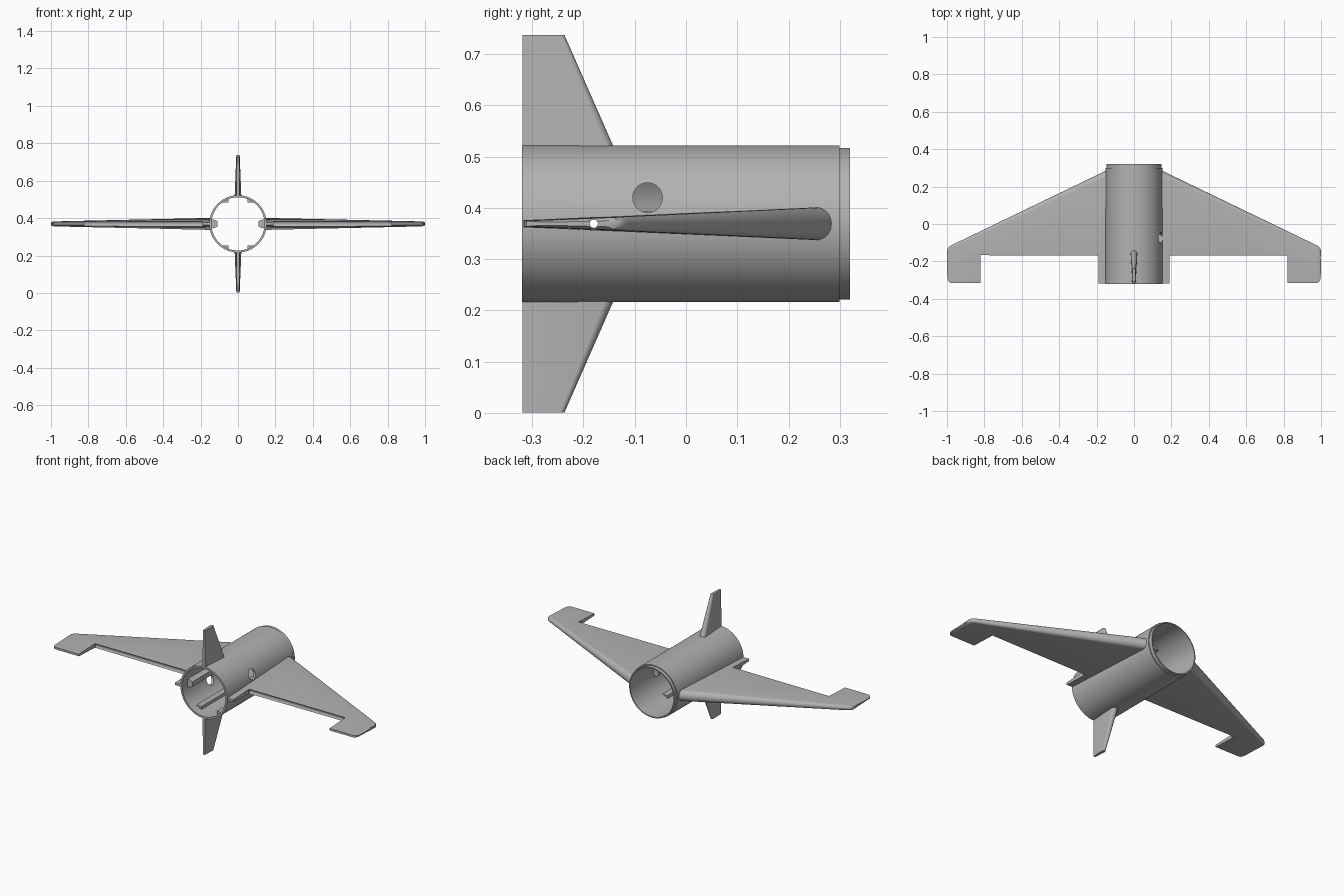
import bpy, bmesh
from math import cos, sin, pi, radians
from mathutils import Matrix, Vector

cube = bpy.data.objects.get("Cube")
if cube:
    bpy.data.objects.remove(cube, do_unlink=True)

CZ = 0.369      # height of the tube axis
R = 0.153       # tube radius

grey = bpy.data.materials.new("plain_grey")
grey.use_nodes = True
grey.diffuse_color = (0.45, 0.45, 0.45, 1)
grey.node_tree.nodes["Principled BSDF"].inputs["Base Color"].default_value = (0.45, 0.45, 0.45, 1)


def finish(name, bm):
    """Turn a bmesh into an object standing at the tube axis height."""
    bmesh.ops.recalc_face_normals(bm, faces=bm.faces[:])
    mesh = bpy.data.meshes.new(name)
    bm.to_mesh(mesh)
    bm.free()
    mesh.materials.append(grey)
    ob = bpy.data.objects.new(name, mesh)
    ob.location.z = CZ
    bpy.context.collection.objects.link(ob)
    return ob


def loft(name, rings):
    """Join equal-sized rings of points and cap both ends."""
    bm = bmesh.new()
    loops = [[bm.verts.new(p) for p in ring] for ring in rings]
    n = len(loops[0])
    for a, b in zip(loops, loops[1:]):
        for i in range(n):
            j = (i + 1) % n
            bm.faces.new((a[i], a[j], b[j], b[i]))
    bm.faces.new(loops[0])
    bm.faces.new(loops[-1])
    return finish(name, bm)


def foil(lead, trail, nose, tail, steps=14):
    """Round-nosed section tapering straight to a blunt tail: (y, offset)."""
    arc = [(lead - nose + nose * cos(a), nose * sin(a))
           for a in (pi * (i / steps - 0.5) for i in range(steps + 1))]
    return arc + [(trail, tail), (trail, -tail)]


def cylinder(name, radius, x0, x1, y, z, sides=32):
    """Cutter lying along x."""
    bm = bmesh.new()
    bmesh.ops.create_cone(bm, cap_ends=True, segments=sides, radius1=radius,
                          radius2=radius, depth=x1 - x0,
                          matrix=Matrix.Translation(((x0 + x1) / 2, y, z)) @ Matrix.Rotation(pi / 2, 4, 'Y'))
    return finish(name, bm)


def box(name, lo, hi):
    lo, hi = Vector(lo), Vector(hi)
    bm = bmesh.new()
    bmesh.ops.create_cube(bm, size=1, matrix=Matrix.Translation((lo + hi) / 2) @ Matrix.Diagonal((*(hi - lo), 1)))
    return finish(name, bm)


def cut(ob, *cutters):
    bpy.context.view_layer.objects.active = ob
    for c in cutters:
        mod = ob.modifiers.new("cut", 'BOOLEAN')
        mod.operation, mod.solver, mod.object = 'DIFFERENCE', 'EXACT', c
        bpy.ops.object.modifier_apply(modifier=mod.name)


parts, cutters = [], []

# Open tube with a stepped lip at the back
bm = bmesh.new()
profile = [(R, -0.32), (R, 0.299), (0.148, 0.299), (0.148, 0.32), (0.142, 0.32), (0.142, -0.32)]
pv = [bm.verts.new((r, y, 0)) for r, y in profile]
edges = [bm.edges.new((pv[i], pv[(i + 1) % len(pv)])) for i in range(len(pv))]
bmesh.ops.spin(bm, geom=pv + edges, cent=(0, 0, 0), axis=(0, 1, 0), angle=2 * pi, steps=80)
bmesh.ops.remove_doubles(bm, verts=bm.verts[:], dist=0.0001)
tube = finish("body_tube", bm)
parts.append(tube)

# Hinge pin bore through everything, and one round port on each side
pin = cylinder("pin_cutter", 0.008, -1.1, 1.1, -0.18, 0, 20)
ports = [cylinder("left_port_cutter", 0.029, 0.08, 0.25, -0.075, 0.051),
         cylinder("right_port_cutter", 0.029, -0.25, -0.08, -0.075, -0.051)]
cutters += [pin] + ports
cut(tube, pin, *ports)

# Wing stations: x, leading edge, trailing edge, nose radius, tail half thickness
stations = [(0.144, 0.288, -0.318, 0.032, 0.007),
            (0.975, -0.113, -0.316, 0.0135, 0.006),
            (0.988, -0.121, -0.311, 0.0125, 0.0055),
            (0.996, -0.131, -0.295, 0.010, 0.004),
            (0.999, -0.145, -0.265, 0.006, 0.003)]

for side, s in (("left", 1), ("right", -1)):
    wing = loft(side + "_wing", [[(s * x, y, o) for y, o in foil(*f)] for x, *f in stations])
    # Control surface opening with a hollow hinge edge
    x0, x1 = sorted((s * 0.19, s * 0.82))
    opening = box("opening_cutter", (x0, -0.5, -0.1), (x1, -0.18, 0.1))
    hollow = cylinder("hollow_cutter", 0.018, x0, x1, -0.18, 0)
    cut(wing, opening, hollow, pin)
    cutters += [opening, hollow]
    # Wing mount rail inside the tube
    mount = [(0.11, -0.014), (0.125, -0.022), (0.144, -0.024), (0.144, 0.024), (0.125, 0.022), (0.11, 0.014)]
    rail = loft(side + "_wing_mount", [[(s * x, y, z) for x, z in mount] for y in (-0.27, 0.1)])
    cut(rail, pin)
    parts += [wing, rail]

# Tail fins and the corner rails inside the tube
corner = [(0.05, 0.115), (0.088, 0.115), (0.072, 0.127), (0.05, 0.137)]
for level, t in (("upper", 1), ("lower", -1)):
    fin_stations = [(0.145, -0.139, -0.319, 0.018, 0.009), (0.368, -0.237, -0.319, 0.009, 0.006)]
    parts.append(loft(level + "_fin", [[(o, y, t * z) for y, o in foil(*f)] for z, *f in fin_stations]))
    for side, s in (("left", 1), ("right", -1)):
        parts.append(loft(f"{level}_{side}_rail", [[(s * x, y, t * z) for x, z in corner] for y in (-0.27, 0.1)]))

for c in cutters:
    if c.name in bpy.data.objects:
        bpy.data.objects.remove(c, do_unlink=True)

# Smooth shading with crisp edges
bpy.ops.object.select_all(action='DESELECT')
for ob in parts:
    ob.select_set(True)
bpy.context.view_layer.objects.active = tube
bpy.ops.object.shade_smooth_by_angle(angle=radians(30))
